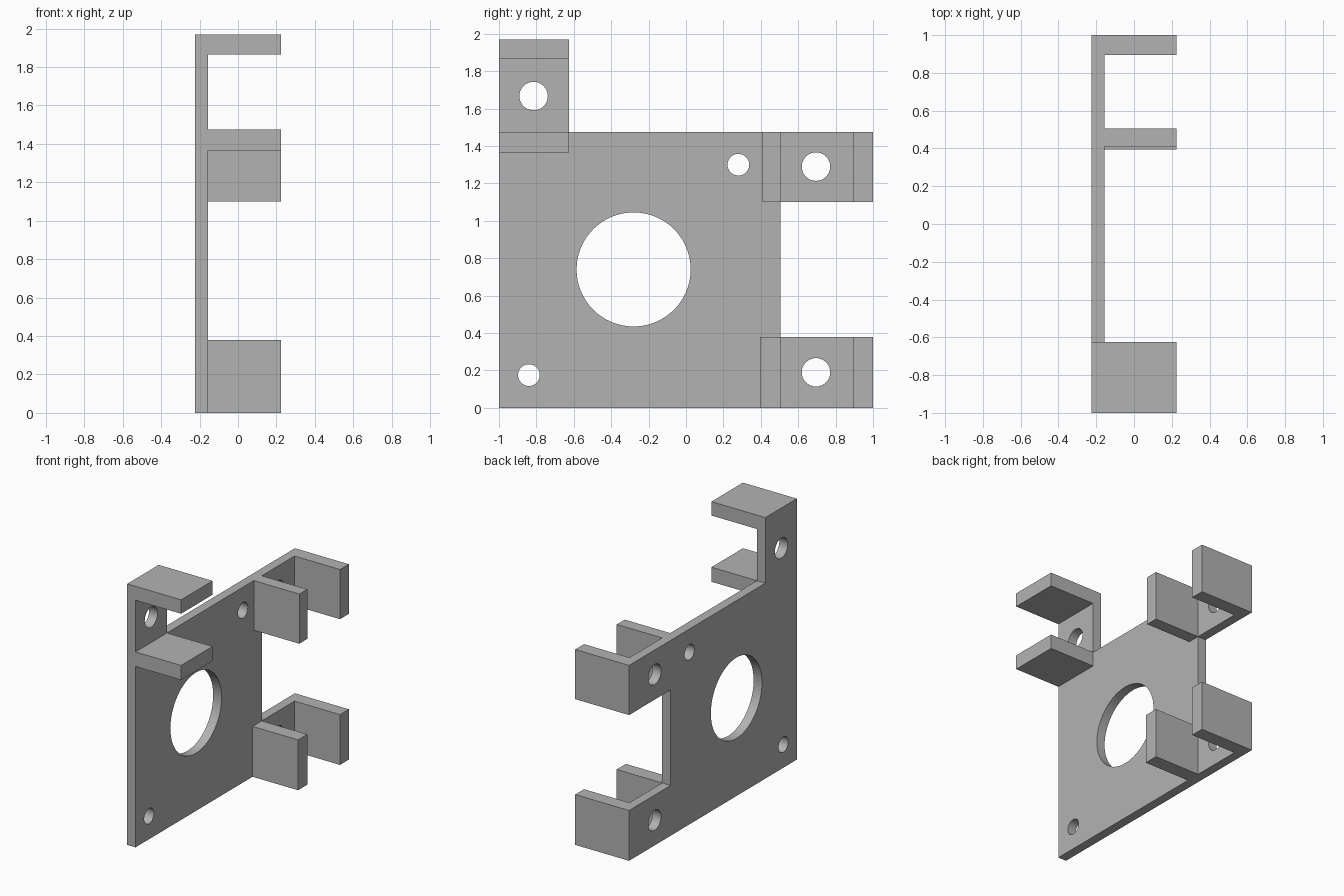
import bpy, bmesh
from math import pi
from mathutils import Matrix, Vector

cube = bpy.data.objects.get("Cube")
if cube:
    bpy.data.objects.remove(cube, do_unlink=True)

BACK, FACE, TIP = -0.225, -0.155, 0.225   # plate back, plate face, tab ends

grey = bpy.data.materials.new("plain grey")
grey.use_nodes = True
colour = (0.45, 0.45, 0.45, 1)
grey.diffuse_color = colour
grey.node_tree.nodes["Principled BSDF"].inputs["Base Color"].default_value = colour


def make_object(name, bm):
    bmesh.ops.recalc_face_normals(bm, faces=bm.faces)
    mesh = bpy.data.meshes.new(name)
    bm.to_mesh(mesh)
    bm.free()
    mesh.materials.append(grey)
    obj = bpy.data.objects.new(name, mesh)
    bpy.context.collection.objects.link(obj)
    return obj


def tab(name, y0, y1, z0, z1):
    """Box standing out from the plate face."""
    bm = bmesh.new()
    size = Vector((TIP - FACE, y1 - y0, z1 - z0))
    centre = Vector((TIP + FACE, y0 + y1, z0 + z1)) / 2
    bmesh.ops.create_cube(bm, size=1, matrix=Matrix.Translation(centre) @ Matrix.Diagonal(size).to_4x4())
    return make_object(name, bm)


# Plate with a raised ear and two side arms
outline = [(-1, 0), (1, 0), (1, 0.38), (0.505, 0.38), (0.505, 1.1), (1, 1.1),
           (1, 1.475), (-0.625, 1.475), (-0.625, 1.97), (-1, 1.97)]
bm = bmesh.new()
face = bm.faces.new([bm.verts.new((BACK, y, z)) for y, z in outline])
side = bmesh.ops.extrude_face_region(bm, geom=[face], use_keep_orig=True)["geom"]
bmesh.ops.translate(bm, vec=(FACE - BACK, 0, 0),
                    verts=[v for v in side if isinstance(v, bmesh.types.BMVert)])
plate = make_object("plate", bm)

# Round holes through the plate: y, z, radius
holes = [(-0.28, 0.74, 0.305), (-0.84, 0.175, 0.058), (0.28, 1.3, 0.058),
         (-0.815, 1.667, 0.076), (0.695, 1.29, 0.076), (0.695, 0.19, 0.076)]
bm = bmesh.new()
for y, z, r in holes:
    place = Matrix.Translation((BACK, y, z)) @ Matrix.Rotation(pi / 2, 4, 'Y')
    bmesh.ops.create_cone(bm, cap_ends=True, segments=64, radius1=r, radius2=r,
                          depth=0.4, matrix=place)
cutter = make_object("hole_cutter", bm)
cutter.hide_render = True
cut = plate.modifiers.new("holes", 'BOOLEAN')
cut.operation = 'DIFFERENCE'
cut.solver = 'EXACT'
cut.object = cutter
bpy.ops.object.select_all(action='DESELECT')
bpy.context.view_layer.objects.active = plate
plate.select_set(True)
bpy.ops.object.modifier_apply(modifier=cut.name)
bpy.data.objects.remove(cutter, do_unlink=True)
bpy.ops.object.shade_smooth_by_angle(angle=pi / 6)

# Pairs of tabs forming the three clips
tab("ear_top_tab", -1, -0.625, 1.865, 1.97)
tab("ear_bottom_tab", -1, -0.625, 1.365, 1.475)
for level, z0, z1, inner in (("upper", 1.1, 1.475, 0.41), ("lower", 0, 0.38, 0.395)):
    tab(level + "_inner_tab", inner, 0.505, z0, z1)
    tab(level + "_outer_tab", 0.895, 1, z0, z1)
